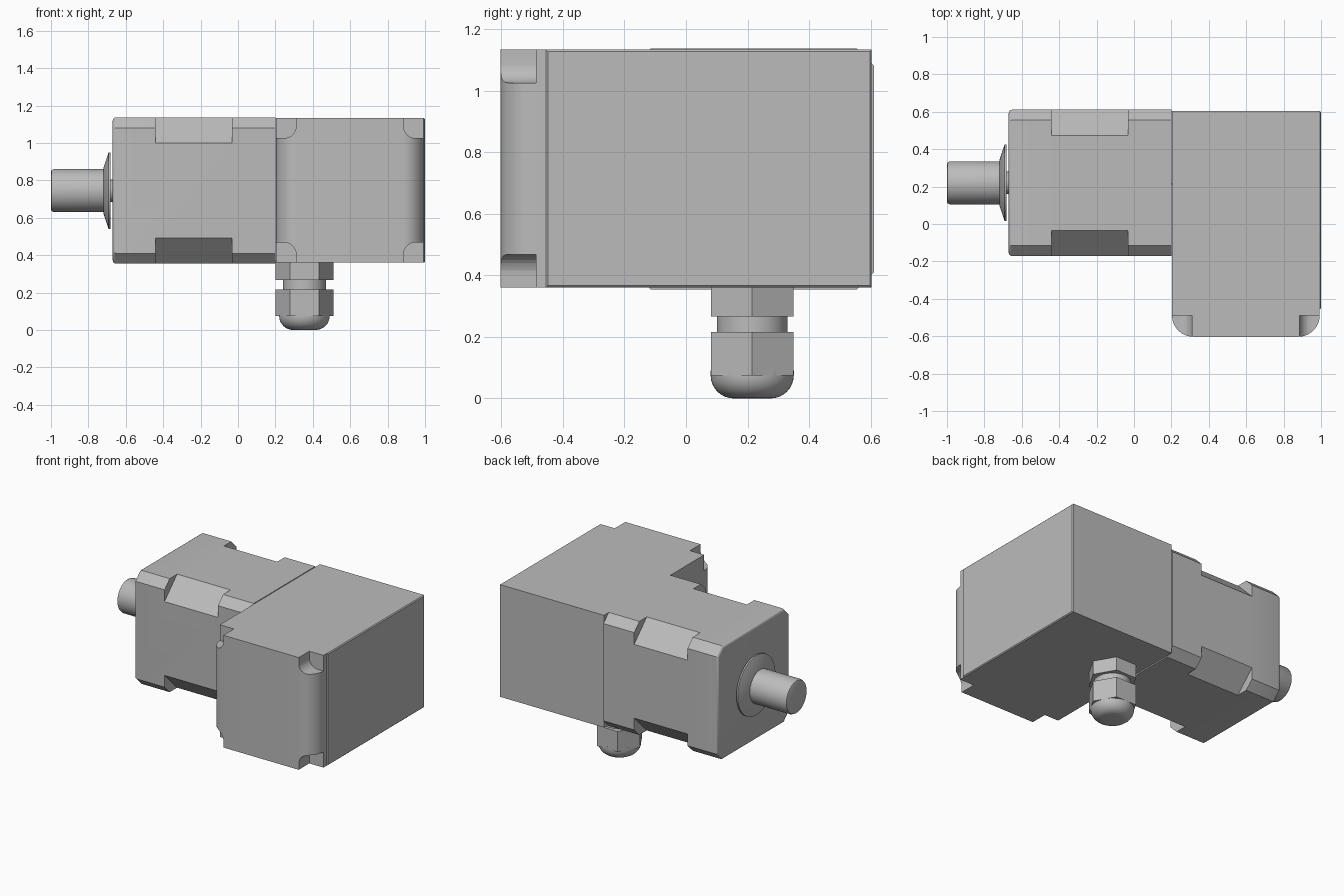
import bpy
import bmesh
from math import cos, sin, pi, radians
from mathutils import Matrix, Vector

old = bpy.data.objects.get("Cube")
if old:
    bpy.data.objects.remove(old, do_unlink=True)

# One flat colour for everything
grey = bpy.data.materials.new("plain grey")
grey.use_nodes = True
colour = (0.5, 0.5, 0.5, 1)
grey.diffuse_color = colour
grey.node_tree.nodes["Principled BSDF"].inputs["Base Color"].default_value = colour

# Each extrusion axis maps a profile (a, b) at height h into space
PLACE = {"x": lambda a, b, h: (h, a, b),
         "y": lambda a, b, h: (a, h, b),
         "z": lambda a, b, h: (a, b, h)}


def finish(name, bm, smooth=True):
    bmesh.ops.recalc_face_normals(bm, faces=bm.faces)
    mesh = bpy.data.meshes.new(name)
    bm.to_mesh(mesh)
    bm.free()
    mesh.materials.append(grey)
    ob = bpy.data.objects.new(name, mesh)
    bpy.context.collection.objects.link(ob)
    if smooth:
        smooth_edges(ob)
    return ob


def smooth_edges(ob):
    bpy.ops.object.select_all(action="DESELECT")
    ob.select_set(True)
    bpy.context.view_layer.objects.active = ob
    bpy.ops.object.shade_smooth_by_angle(angle=radians(30))


def prism(profile, axis, lo, hi):
    """Extrude a closed profile along an axis."""
    bm = bmesh.new()
    ends = [[bm.verts.new(PLACE[axis](a, b, h)) for a, b in profile] for h in (lo, hi)]
    for ring in ends:
        bm.faces.new(ring)
    n = len(profile)
    for i in range(n):
        j = (i + 1) % n
        bm.faces.new((ends[0][i], ends[0][j], ends[1][j], ends[1][i]))
    bmesh.ops.recalc_face_normals(bm, faces=bm.faces)
    return bm


def bevel_at(bm, test, width, segments):
    """Bevel the edges whose both ends pass the test."""
    edges = [e for e in bm.edges if all(test(v.co) for v in e.verts)]
    bmesh.ops.bevel(bm, geom=edges, offset=width, segments=segments,
                    profile=0.5, affect="EDGES", clamp_overlap=True)


def lathe(name, profile, axis, centre, steps=48):
    """Spin (radius, height) pairs around an axis through centre."""
    bm = bmesh.new()
    rings = []
    for r, h in profile:
        rings.append([bm.verts.new(PLACE[axis](centre[0] + r * cos(2 * pi * i / steps),
                                               centre[1] + r * sin(2 * pi * i / steps), h))
                      for i in range(steps)])
    for low, high in zip(rings, rings[1:]):
        for i in range(steps):
            j = (i + 1) % steps
            bm.faces.new((low[i], low[j], high[j], high[i]))
    bm.faces.new(rings[0])
    bm.faces.new(rings[-1])
    return finish(name, bm)


def cut(ob, cutters):
    for c in cutters:
        mod = ob.modifiers.new("cut", "BOOLEAN")
        mod.operation = "DIFFERENCE"
        mod.solver = "EXACT"
        mod.object = c
        bpy.context.view_layer.objects.active = ob
        bpy.ops.object.modifier_apply(modifier=mod.name)
        bpy.data.objects.remove(c, do_unlink=True)
    smooth_edges(ob)


def rectangle(x0, x1, y0, y1):
    return [(x0, y0), (x1, y0), (x1, y1), (x0, y1)]


SIGNS = [(-1, -1), (1, -1), (1, 1), (-1, 1)]

# Square unit: chamfered along its length, rounded on its outer end
CY, CZ, HALF, CH = 0.22, 0.745, 0.391, 0.056
octagon = []
for i, (sy, sz) in enumerate(SIGNS):
    pair = [(CY + sy * HALF, CZ + sz * (HALF - CH)), (CY + sy * (HALF - CH), CZ + sz * HALF)]
    octagon += pair if i % 2 == 0 else pair[::-1]
bm = prism(octagon, "x", -0.67, 0.2)
bevel_at(bm, lambda p: p.x < -0.66, 0.018, 4)
motor = finish("square_unit", bm)

# Deeper chamfers in the middle of the four long edges
DEEP, OUT = 0.137, 0.05
cutters = []
for sy, sz in SIGNS:
    tri = [(CY + sy * (HALF + OUT), CZ + sz * (HALF + OUT)),
           (CY + sy * (HALF + OUT), CZ + sz * (HALF - DEEP - OUT)),
           (CY + sy * (HALF - DEEP - OUT), CZ + sz * (HALF + OUT))]
    cutters.append(finish("edge_cutter", prism(tri, "x", -0.44, -0.033), False))
cut(motor, cutters)

# Housing with two rounded front edges
X0, X1, Y0, Y1, Z0, Z1 = 0.203, 0.993, -0.603, 0.603, 0.36, 1.133
bm = prism(rectangle(X0, X1, Y0, Y1), "z", Z0, Z1)
bevel_at(bm, lambda p: p.y < Y0 + 0.01, 0.0, 1)
vertical = [e for e in bm.edges
            if all(v.co.y < Y0 + 0.01 for v in e.verts)
            and abs(e.verts[0].co.z - e.verts[1].co.z) > 0.1]
bmesh.ops.bevel(bm, geom=vertical, offset=0.115, segments=12, profile=0.5, affect="EDGES")
housing = finish("housing", bm)

# Screw pockets in the front corners, rounded on their inner edge
cutters = []
for x, sx in ((X0, 1), (X1, -1)):
    for z, sz in ((Z0, 1), (Z1, -1)):
        xs, zs = (x - sx * 0.05, x + sx * 0.108), (z - sz * 0.05, z + sz * 0.108)
        bm = prism(rectangle(*xs, *zs), "y", Y0 - 0.05, -0.488)
        inner = [e for e in bm.edges
                 if all(abs(v.co.x - xs[1]) < 0.001 and abs(v.co.z - zs[1]) < 0.001
                        for v in e.verts)]
        bmesh.ops.bevel(bm, geom=inner, offset=0.065, segments=8, profile=0.5, affect="EDGES")
        cutters.append(finish("pocket_cutter", bm, False))
cut(housing, cutters)

# Thin side cover with bevelled rim
bm = prism(rectangle(X1 - 0.002, 1.0, -0.455, Y1), "z", Z0, Z1)
bevel_at(bm, lambda p: p.x > 0.999, 0.006, 1)
finish("side_cover", bm)

# Shaft, conical collar and the short boss behind it
lathe("shaft", [(0.1, -1.0), (0.11, -0.996), (0.115, -0.985), (0.115, -0.7)], "x", (CY, CZ))
lathe("collar", [(0.12, -0.72), (0.205, -0.692), (0.205, -0.681), (0.12, -0.681)], "x", (CY, CZ))
lathe("collar_boss", [(0.06, -0.7), (0.06, -0.66)], "x", (CY, CZ))

# Cable gland under the housing: two hex nuts, neck and domed cap
GLAND = (0.355, 0.215)
hexagon = [(GLAND[0] + 0.155 * cos(i * pi / 3), GLAND[1] + 0.155 * sin(i * pi / 3))
           for i in range(6)]
for name, lo, hi in (("upper_nut", 0.266, Z0 + 0.01), ("lower_nut", 0.075, 0.216)):
    finish(name, prism(hexagon, "z", lo, hi))
lathe("gland_neck", [(0.115, 0.2), (0.115, 0.28)], "z", GLAND)
dome = [(0.06 + 0.075 * sin(a * pi / 16), 0.075 - 0.075 * cos(a * pi / 16)) for a in range(9)]
lathe("gland_cap", dome + [(0.135, 0.09)], "z", GLAND)
